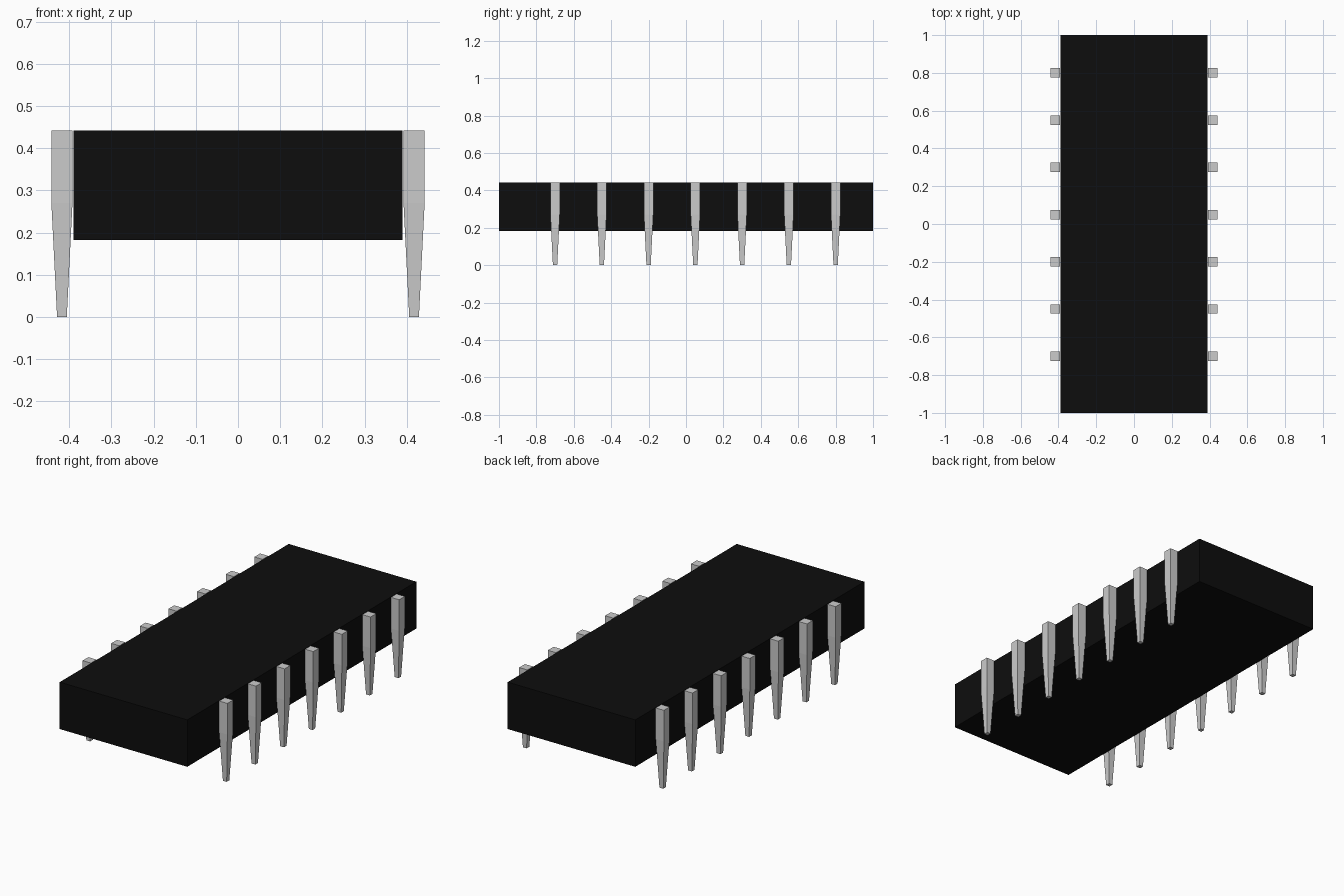
import bpy, bmesh
from mathutils import Vector

if "Cube" in bpy.data.objects:
    bpy.data.objects.remove(bpy.data.objects["Cube"])


def material(name, rgb, rough):
    m = bpy.data.materials.new(name)
    m.use_nodes = True
    m.diffuse_color = (*rgb, 1)
    bsdf = m.node_tree.nodes["Principled BSDF"]
    bsdf.inputs["Base Color"].default_value = (*rgb, 1)
    bsdf.inputs["Roughness"].default_value = rough
    return m


def add_object(name, bm, mat, location):
    mesh = bpy.data.meshes.new(name)
    bmesh.ops.recalc_face_normals(bm, faces=bm.faces)
    bm.to_mesh(mesh)
    bm.free()
    mesh.materials.append(mat)
    ob = bpy.data.objects.new(name, mesh)
    ob.location = location
    bpy.context.collection.objects.link(ob)
    return ob


black = material("matte black", (0.004, 0.004, 0.004), 0.8)
silver = material("silver grey", (0.6, 0.6, 0.6), 0.5)

TOP, BOTTOM, TAPER = 0.442, 0.183, 0.27

# Flat rectangular chip body
bm = bmesh.new()
bmesh.ops.create_cube(bm, size=1)
bmesh.ops.scale(bm, vec=(0.78, 2, TOP - BOTTOM), verts=bm.verts)
add_object("body", bm, black, (0, 0, (TOP + BOTTOM) / 2))


# Square pin with a straight upper shank and a tapered lower end
def pin(name, x, y):
    bm = bmesh.new()
    loops = []
    for half, z in ((0.0115, 0), (0.025, TAPER), (0.025, TOP)):
        loops.append([bm.verts.new(Vector((sx * half, sy * half, z)))
                      for sx, sy in ((-1, -1), (1, -1), (1, 1), (-1, 1))])
    bm.faces.new(loops[0])
    bm.faces.new(loops[-1])
    for low, high in zip(loops, loops[1:]):
        for i in range(4):
            j = (i + 1) % 4
            bm.faces.new((low[i], low[j], high[j], high[i]))
    add_object(name, bm, silver, (x, y, 0))


# Two rows of seven pins
for side, sign in (("left", 1), ("right", -1)):
    for i in range(7):
        pin(f"{side}_pin_{i + 1}", sign * 0.4175, -0.7 + 0.25 * i)
